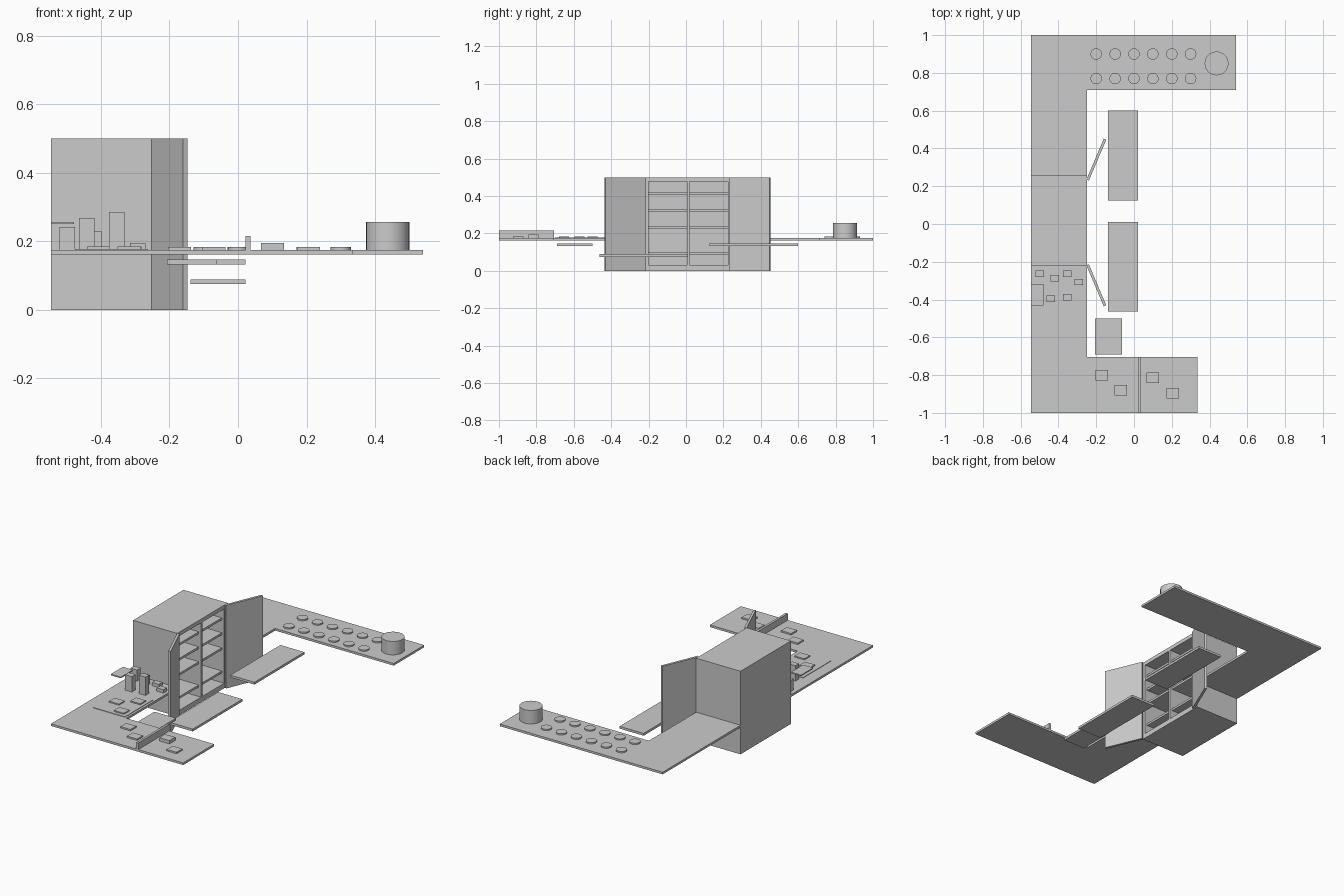
import bpy, bmesh, math

if "Cube" in bpy.data.objects:
    bpy.data.objects.remove(bpy.data.objects["Cube"])

def mesh_object(name, bm):
    me = bpy.data.meshes.new(name)
    bmesh.ops.recalc_face_normals(bm, faces=bm.faces)
    bm.to_mesh(me)
    bm.free()
    ob = bpy.data.objects.new(name, me)
    bpy.context.collection.objects.link(ob)
    return ob

def prism(name, pts, z0, z1):
    """Extrude a plan outline from z0 to z1."""
    bm = bmesh.new()
    f = bm.faces.new([bm.verts.new((x, y, z0)) for x, y in pts])
    g = bmesh.ops.extrude_face_region(bm, geom=[f])
    for v in g["geom"]:
        if isinstance(v, bmesh.types.BMVert):
            v.co.z = z1
    return mesh_object(name, bm)

def box(name, x0, x1, y0, y1, z0, z1):
    return prism(name, [(x0, y0), (x1, y0), (x1, y1), (x0, y1)], z0, z1)

def block(name, x, y, sx, sy, top):
    return box(name, x - sx / 2, x + sx / 2, y - sy / 2, y + sy / 2, TOP, top)

def cylinder(name, x, y, r, z0, z1, n=32):
    prism(name, [(x + r * math.cos(2 * math.pi * i / n),
                  y + r * math.sin(2 * math.pi * i / n)) for i in range(n)], z0, z1)
    ob = bpy.data.objects[name]
    bpy.ops.object.select_all(action='DESELECT')
    ob.select_set(True)
    bpy.context.view_layer.objects.active = ob
    bpy.ops.object.shade_smooth_by_angle()

L, F, TOP = -0.545, -0.25, 0.175

# L-shaped counters on either side of the cabinet
prism("far_counter", [(L, 0.26), (F, 0.26), (F, 0.71), (0.54, 0.71), (0.54, 1), (L, 1)], 0.162, TOP)
prism("near_counter", [(L, -0.22), (L, -1), (0.335, -1), (0.335, -0.705), (F, -0.705), (F, -0.22)], 0.162, TOP)

# Open-fronted cabinet
box("cabinet_back", L, -0.53, -0.22, 0.26, 0, 0.5)
box("cabinet_near_side", -0.53, F, -0.22, -0.2, 0, 0.5)
box("cabinet_far_side", -0.53, F, 0.225, 0.26, 0, 0.5)
box("cabinet_top", -0.53, F, -0.2, 0.225, 0.477, 0.5)
box("cabinet_bottom", -0.53, F, -0.2, 0.225, 0, 0.03)
box("cabinet_divider", -0.53, F, 0.005, 0.02, 0.03, 0.477)
for i, z in enumerate((0.10, 0.24, 0.33, 0.42)):
    box(f"shelf_near_{i}", -0.53, -0.265, -0.2, 0.005, z - 0.013, z)
    box(f"shelf_far_{i}", -0.53, -0.265, 0.02, 0.225, z - 0.013, z)

# Splayed doors, mirrored about the middle of the opening
door = [(-0.252, 0.235), (-0.239, 0.229), (-0.147, 0.446), (-0.16, 0.452)]
prism("door_far", door, 0, 0.5)
prism("door_near", [(x, 0.016 - y) for x, y in door], 0, 0.5)

# Bench boards
box("bench_far", -0.138, 0.022, 0.125, 0.6, 0.133, 0.147)
box("bench_near", -0.138, 0.022, -0.462, 0.01, 0.075, 0.089)
box("stool_board", -0.207, -0.063, -0.69, -0.5, 0.133, 0.147)

# Far counter: drum and two rows of discs
cylinder("drum", 0.437, 0.85, 0.063, TOP, 0.256)
for i in range(6):
    for j, y in enumerate((0.77, 0.90)):
        cylinder(f"disc_{j}_{i}", -0.2 + 0.1 * i, y, 0.03, TOP, 0.183, 24)

# Near counter: screen and flat blocks
box("screen", 0.022, 0.036, -1, -0.705, TOP, 0.215)
for i, (x, y, top) in enumerate([(-0.17, -0.8, 0.184), (-0.07, -0.88, 0.184),
                                 (0.1, -0.815, 0.195), (0.205, -0.897, 0.184)]):
    block(f"front_block_{i}", x, y, 0.067, 0.055, top)

# Tray with blocks
box("tray", -0.475, -0.263, -0.70, -0.435, TOP, 0.178)
for i, (x, y) in enumerate([(-0.315, -0.5), (-0.408, -0.57), (-0.318, -0.652)]):
    block(f"tray_block_{i}", x, y, 0.066, 0.053, 0.185)

# Tall containers beside the cabinet and a raised plate
for i, (x, y, top) in enumerate([(-0.498, -0.263, 0.242), (-0.42, -0.288, 0.23), (-0.353, -0.264, 0.195),
                                 (-0.292, -0.307, 0.195), (-0.441, -0.395, 0.268), (-0.354, -0.388, 0.286)]):
    block(f"container_{i}", x, y, 0.045, 0.034, top)
box("raised_plate", L, -0.478, -0.432, -0.317, 0.25, 0.257)
